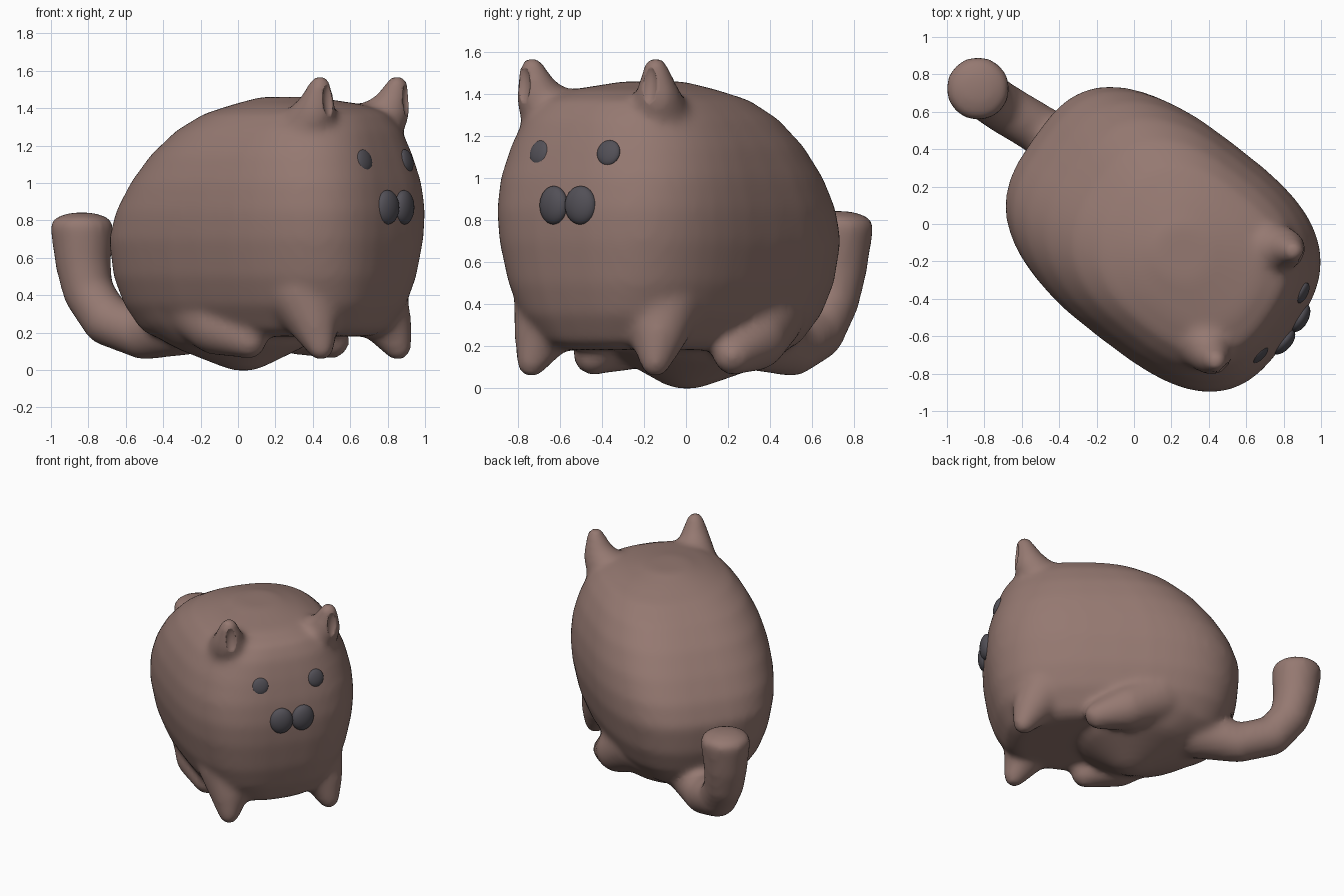
import bpy, bmesh, math
from mathutils import Matrix, Vector

if "Cube" in bpy.data.objects:
    bpy.data.objects.remove(bpy.data.objects["Cube"])

# Local frame: x = forward, y = animal's side; the whole model is turned at the end
TURN = Matrix.Rotation(math.radians(-35), 4, 'Z')


def material(name, col):
    m = bpy.data.materials.new(name)
    m.diffuse_color = (*col, 1)
    m.use_nodes = True
    m.node_tree.nodes["Principled BSDF"].inputs["Base Color"].default_value = m.diffuse_color
    return m


FUR = material("fur", (0.30, 0.19, 0.165))
DARK = material("dark", (0.085, 0.08, 0.095))


def finish(name, bm, mat):
    bmesh.ops.recalc_face_normals(bm, faces=bm.faces)
    me = bpy.data.meshes.new(name)
    bm.to_mesh(me)
    bm.free()
    me.transform(TURN)
    me.shade_smooth()
    me.materials.append(mat)
    ob = bpy.data.objects.new(name, me)
    bpy.context.collection.objects.link(ob)
    return ob


def ball(bm, c, r, rot=None):
    m = Matrix.Translation(c) @ (rot or Matrix()) @ Matrix.Diagonal((*r, 1))
    bmesh.ops.create_uvsphere(bm, u_segments=24, v_segments=14, radius=1, matrix=m)


def limb(bm, pts):
    """Chain of hulls around ellipsoids: (x, y, z, radius, height radius)."""
    for a, b in zip(pts, pts[1:]):
        part = bmesh.new()
        for p in (a, b):
            ball(part, p[:3], (p[3], p[3], p[-1]))
        res = bmesh.ops.convex_hull(part, input=part.verts)
        bmesh.ops.delete(part, geom=[v for v in res["geom_interior"] if isinstance(v, bmesh.types.BMVert)],
                         context='VERTS')
        tmp = bpy.data.meshes.new("tmp")
        part.to_mesh(tmp)
        part.free()
        bm.from_mesh(tmp)
        bpy.data.meshes.remove(tmp)


# Body: stacked horizontal slices (height, rear, front, half width, squareness)
slices = [(0.18, -0.52, 0.80, 0.37, 2.6), (0.22, -0.57, 0.87, 0.43, 2.8),
          (0.35, -0.64, 0.945, 0.52, 3), (0.5, -0.69, 0.99, 0.58, 3),
          (0.7, -0.705, 1.02, 0.622, 3), (0.85, -0.65, 1.025, 0.63, 3),
          (1.0, -0.555, 1.005, 0.615, 2.95), (1.15, -0.435, 0.965, 0.575, 2.8),
          (1.28, -0.285, 0.92, 0.51, 2.7), (1.37, -0.13, 0.86, 0.43, 2.5),
          (1.42, 0.02, 0.74, 0.31, 2.3), (1.46, 0.16, 0.45, 0.14, 2)]
bm = bmesh.new()
N = 48
rings = []
for z, r, f, w, n in slices:
    ring = []
    for i in range(N):
        a = 2 * math.pi * i / N
        c, s = math.cos(a), math.sin(a)
        x = (r + f) / 2 + (f - r) / 2 * math.copysign(abs(c) ** (2 / n), c)
        y = w * math.copysign(abs(s) ** (2 / n), s)
        if x < 0:
            y *= 1 + 0.08 * x
        ring.append(bm.verts.new((x, y - 0.01 + 0.045 * (1 - x), z)))
    rings.append(ring)
for a, b in zip(rings, rings[1:]):
    for i in range(N):
        j = (i + 1) % N
        bm.faces.new((a[i], a[j], b[j], b[i]))
bm.faces.new(rings[0])
bm.faces.new(rings[-1])

# Seat, front legs, hind legs, ears and tail
limb(bm, [(-0.12, 0.05, 0.36, 0.49, 0.28), (-0.03, 0.05, 0.19, 0.41, 0.13), (0.02, 0.02, 0.075, 0.16, 0.08)])
for s in (-1, 1):
    y = 0.01 + s * 0.36
    limb(bm, [(0.64, s * 0.31, 0.42, 0.20), (0.72, y - s * 0.025, 0.27, 0.14), (0.785, y, 0.12, 0.072)])
    h = 0.07 + s * 0.40
    limb(bm, [(-0.12, h - s * 0.09, 0.36, 0.19), (0.08, h - s * 0.015, 0.235, 0.155), (0.295 - s * 0.01, h, 0.155, 0.095)])
    limb(bm, [(0.64, s * 0.29, 1.25, 0.17), (0.74, y - s * 0.015, 1.38, 0.11), (0.78, y, 1.52, 0.06)])
limb(bm, [(-0.42, 0.12, 0.25, 0.17), (-0.70, 0.124, 0.19, 0.135), (-0.93, 0.107, 0.265, 0.135),
          (-1.055, 0.107, 0.42, 0.135), (-1.09, 0.11, 0.58, 0.15), (-1.1, 0.115, 0.775, 0.172, 0.07)])
body = finish("cat_body", bm, FUR)

# Fuse all the fur parts into one soft skin
rm = body.modifiers.new("fuse", 'REMESH')
rm.mode = 'VOXEL'
rm.voxel_size = 0.022
rm.use_smooth_shade = True
sm = body.modifiers.new("soften", 'SMOOTH')
sm.factor = 0.5
sm.iterations = 15

# Ear hollows cut into the front of each ear
bm = bmesh.new()
for s in (-1, 1):
    ball(bm, (0.872, 0.01 + s * 0.37, 1.43), (0.055, 0.05, 0.12), Matrix.Rotation(-0.15, 4, 'Y'))
cut = finish("ear_hollow_cutter", bm, FUR)
cut.hide_render = True
cut.hide_set(True)
bo = body.modifiers.new("ear_hollows", 'BOOLEAN')
bo.operation = 'DIFFERENCE'
bo.object = cut

# Eyes and muzzle
for s, side in ((-1, "left"), (1, "right")):
    bm = bmesh.new()
    ball(bm, (0.95, 0.015 + s * 0.20, 1.12), (0.025, 0.06, 0.062),
         Matrix.Rotation(s * 0.15, 4, 'Z') @ Matrix.Rotation(-0.25, 4, 'Y'))
    finish("eye_" + side, bm, DARK)
    bm = bmesh.new()
    ball(bm, (1.015, 0.02 + s * 0.078, 0.87), (0.045, 0.082, 0.092), Matrix.Rotation(s * 0.12, 4, 'Z'))
    finish("muzzle_" + side, bm, DARK)
